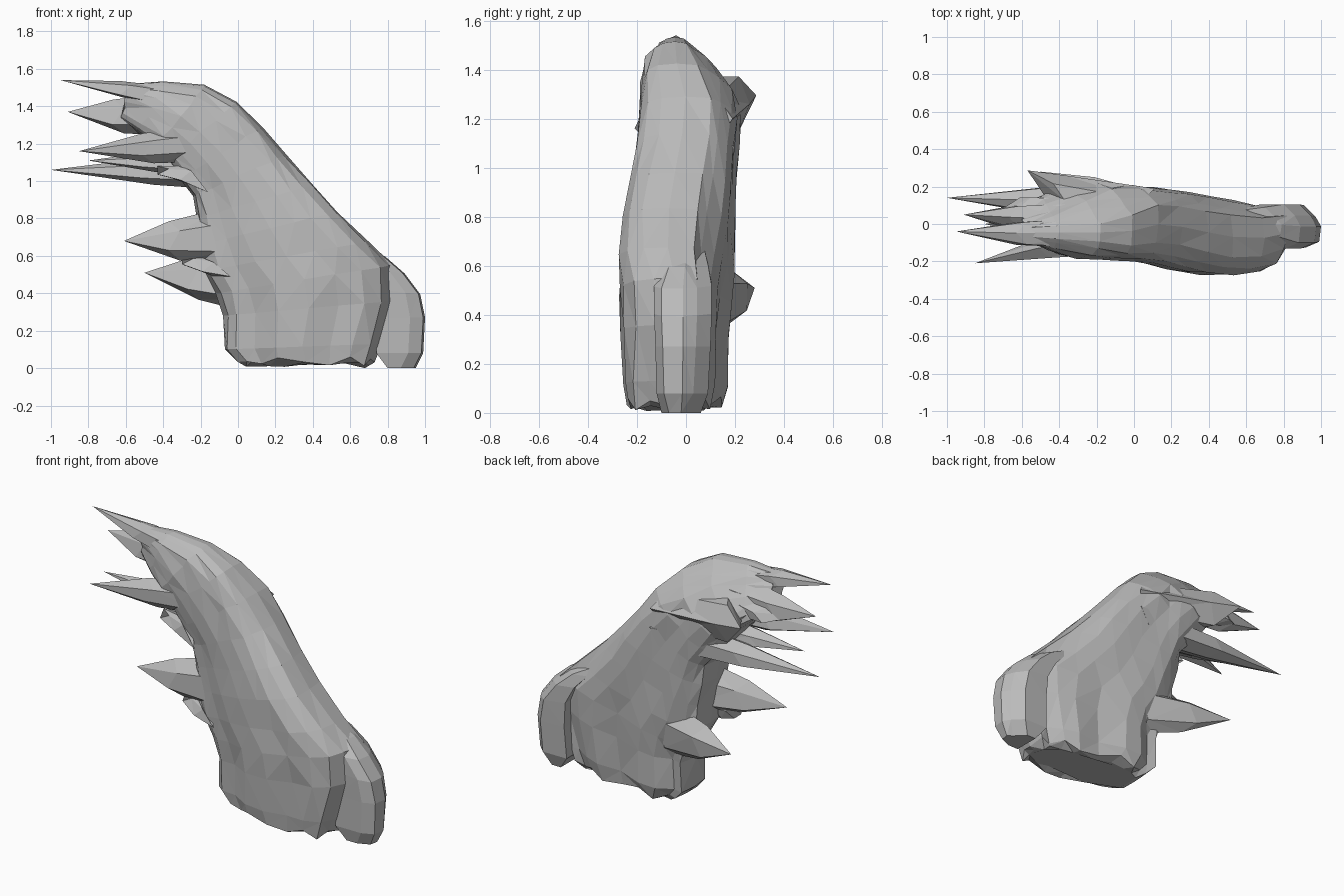
import bpy, bmesh, math, random

random.seed(4)
grey = bpy.data.materials.new("hair grey")
grey.diffuse_color = (0.5, 0.5, 0.5, 1)


def loft(name, rings):
    """Skin closed rings of points; a one-point ring becomes a tip."""
    bm = bmesh.new()
    vs = [[bm.verts.new(p) for p in r] for r in rings]
    for a, b in zip(vs, vs[1:]):
        n = len(a)
        for i in range(n):
            j = (i + 1) % n
            if len(b) == 1:
                bm.faces.new((a[i], a[j], b[0]))
            else:
                bm.faces.new((a[i], a[j], b[j], b[i]))
    for end in (vs[0], vs[-1]):
        if len(end) > 2:
            bm.faces.new(end)
    bmesh.ops.triangulate(bm, faces=[f for f in bm.faces if len(f.verts) == 4])
    bmesh.ops.recalc_face_normals(bm, faces=bm.faces)
    me = bpy.data.meshes.new(name)
    bm.to_mesh(me)
    bm.free()
    me.materials.append(grey)
    ob = bpy.data.objects.new(name, me)
    bpy.context.collection.objects.link(ob)
    return ob


def interp(table, x):
    for (x0, v0), (x1, v1) in zip(table, table[1:]):
        if x <= x1:
            k = max(0, (x - x0) / (x1 - x0))
            return v0 + (v1 - v0) * k
    return table[-1][1]


# front and back depth of the hair mass along x, and limits along z
FRONT = [(-0.6, -0.15), (-0.4, -0.185), (0, -0.195), (0.2, -0.25), (0.4, -0.28),
         (0.57, -0.292), (0.75, -0.25), (0.86, -0.18)]
BACK = [(-0.6, 0.2), (-0.4, 0.235), (0, 0.21), (0.2, 0.19), (0.4, 0.16), (0.6, 0.12), (0.86, 0.105)]
BACK_Z = [(1.22, 0.24), (1.32, 0.19), (1.42, 0.12), (1.50, 0.06), (1.54, 0.02)]
FRONT_Z = [(0.62, -0.295), (0.85, -0.27), (1.05, -0.24), (1.16, -0.205), (1.40, -0.20),
           (1.48, -0.17), (1.54, -0.11)]

# main mass: slanted sections (inner edge, outer edge, thickness, strand depth)
SECTIONS = [
    ((0.04, 0.025), (0.70, 0.02), 0.55, 0.0),
    ((-0.01, 0.045), (0.73, 0.035), 0.84, 0.025),
    ((-0.07, 0.10), (0.77, 0.13), 0.92, 0.03),
    ((-0.08, 0.28), (0.83, 0.36), 0.97, 0.03),
    ((-0.12, 0.40), (0.83, 0.55), 1.0, 0.02),
    ((-0.18, 0.52), (0.70, 0.675), 1.0, 0.012),
    ((-0.20, 0.66), (0.53, 0.835), 1.0, 0.008),
    ((-0.22, 0.80), (0.40, 0.98), 1.0, 0.008),
    ((-0.24, 0.92), (0.26, 1.14), 1.0, 0.008),
    ((-0.31, 1.01), (0.13, 1.29), 1.0, 0.006),
    ((-0.38, 1.10), (-0.01, 1.425), 1.0, 0.006),
    ((-0.44, 1.18), (-0.18, 1.515), 0.98, 0.006),
    ((-0.53, 1.255), (-0.40, 1.533), 0.78, 0.0),
    ((-0.62, 1.33), (-0.58, 1.52), 0.40, 0.0),
]
N = 10
rings = []
for s, ((lx, lz), (rx, rz), thick, ridge) in enumerate(SECTIONS):
    ring = []
    for i in range(2 * N):
        back = i >= N
        a = math.pi * i / N
        t = 0.5 - 0.5 * math.copysign(abs(math.cos(a)) ** 0.85, math.cos(a))
        x, z = lx + (rx - lx) * t, lz + (rz - lz) * t
        yf = max(interp(FRONT, x), interp(FRONT_Z, z))
        yb = min(interp(BACK, x), interp(BACK_Z, z))
        mid = (yf + yb) / 2
        prof = abs(math.sin(a)) ** (0.42 if t < 0.5 else min(0.55, 0.32 + 0.025 * s)) * thick
        y = mid + ((yb if back else yf) - mid) * prof
        if 0 < i % N and i % 3 == 0:          # creases between strands
            y += -1.3 * ridge if back else ridge
        if i % N:
            x += random.uniform(-0.012, 0.012)
            y += random.uniform(-0.005, 0.005)
        if s < 2:                             # ragged lower hem
            z = max(0.0, z + random.uniform(-0.025, 0.025))
        ring.append((x, y, z))
    rings.append(ring)
loft("hair_mass", rings)

# hanging end lock: z, x range, y range
END = [(0.0, 0.80, 0.95, -0.10, 0.06), (0.08, 0.74, 0.99, -0.12, 0.09),
       (0.27, 0.75, 1.0, -0.125, 0.10), (0.41, 0.74, 0.975, -0.13, 0.105),
       (0.52, 0.68, 0.89, -0.13, 0.105), (0.605, 0.60, 0.79, -0.10, 0.09),
       (0.68, 0.50, 0.64, -0.08, 0.07)]
rings = []
for z, x0, x1, y0, y1 in END:
    w = y1 - y0
    pts = [(x0, y0), (x1 - 0.08, y0), (x1 - 0.01, y0 + 0.03), (x1, y0 + w * 0.5),
           (x1 - 0.03, y1 - 0.06), (x1 - 0.09, y1), (x0, y1)]
    rings.append([(x, y, z - ((x - x0) * 0.12 - 0.012) * (z > 0.3)) for x, y in pts])
loft("end_lock", rings)


def spike(name, base, mid, tip, rb, rm, turn=0.5):
    """Six-sided tapering lock; rb and rm are (y, z) radii at base and middle."""
    out = []
    for c, (ry, rz) in ((base, rb), (mid, rm)):
        out.append([(c[0] + 0.03 * (-1) ** k, c[1] + ry * math.cos(k * math.pi / 3 + turn),
                     c[2] + rz * math.sin(k * math.pi / 3 + turn)) for k in range(6)])
    loft(name, out + [[tip]])


# swept spikes, rooted inside the mass
spike("crown_spike", (-0.20, -0.05, 1.41), (-0.60, -0.05, 1.485), (-0.95, -0.04, 1.54), (0.09, 0.08), (0.07, 0.05))
spike("upper_spike", (-0.30, 0.02, 1.36), (-0.64, 0.035, 1.345), (-0.91, 0.05, 1.37), (0.10, 0.12), (0.07, 0.09))
spike("small_upper_spike", (-0.30, 0.04, 1.34), (-0.58, 0.09, 1.31), (-0.80, 0.02, 1.335), (0.10, 0.09), (0.06, 0.05))
spike("front_spike", (-0.10, -0.08, 1.21), (-0.48, -0.13, 1.175), (-0.85, -0.21, 1.16), (0.09, 0.10), (0.06, 0.08))
spike("long_back_spike", (0.08, 0.09, 1.04), (-0.48, 0.125, 1.05), (-1.0, 0.14, 1.06), (0.12, 0.10), (0.08, 0.07))
spike("inner_spike", (-0.15, 0.0, 1.10), (-0.48, -0.01, 1.10), (-0.80, 0.0, 1.11), (0.12, 0.10), (0.06, 0.05))
spike("side_spike", (0.08, 0.07, 1.20), (-0.40, 0.17, 1.26), (-0.57, 0.287, 1.295), (0.12, 0.10), (0.09, 0.13), 0.0)
spike("lower_front_spike", (-0.04, -0.05, 0.70), (-0.34, -0.085, 0.68), (-0.61, -0.10, 0.68), (0.12, 0.16), (0.07, 0.105))
spike("lower_back_spike", (0.06, 0.08, 0.45), (-0.24, 0.18, 0.475), (-0.50, 0.28, 0.51), (0.10, 0.16), (0.08, 0.11))

# overlapping hooked lock tips on the front face
spike("hooked_lock", (-0.40, -0.10, 1.05), (-0.28, -0.13, 1.03), (-0.16, -0.19, 0.94), (0.04, 0.03), (0.05, 0.05))
spike("lower_hooked_lock", (-0.27, -0.07, 0.57), (-0.16, -0.11, 0.54), (-0.04, -0.18, 0.49), (0.04, 0.03), (0.05, 0.05))
